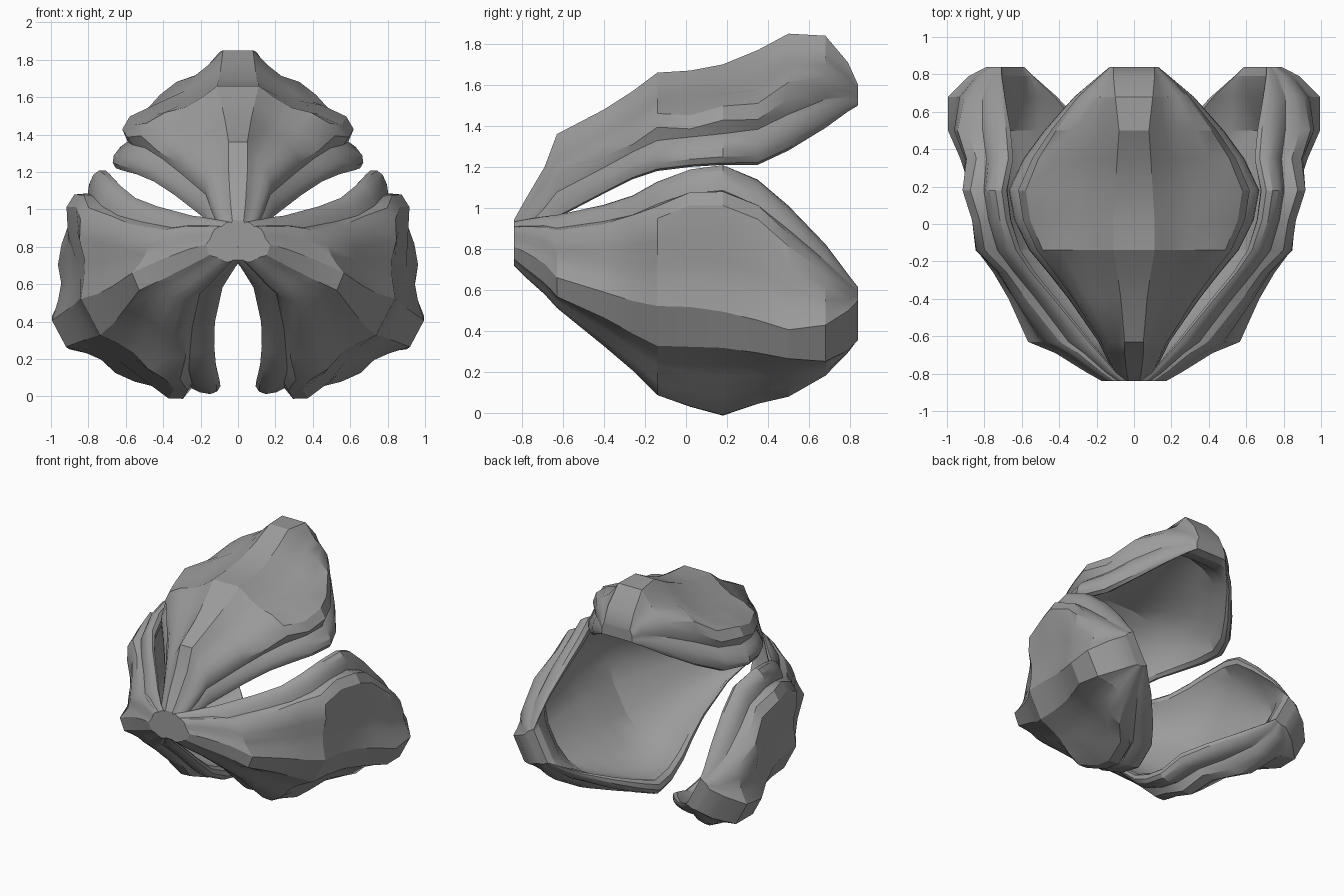
import bpy, bmesh, math
from mathutils import Matrix, Vector

if "Cube" in bpy.data.objects:
    bpy.data.objects.remove(bpy.data.objects["Cube"])

shell = bpy.data.materials.new("shell_grey")
shell.diffuse_color = (0.33, 0.33, 0.33, 1)
shell.use_nodes = True
shell.node_tree.nodes["Principled BSDF"].inputs["Base Color"].default_value = shell.diffuse_color

AXIS_Z = 0.8  # height of the axis the three petals open around

# stations: y, ridge half width, rim half width, rim z, ridge z, hollow depth
STATIONS = [
    (-0.84, 0.03, 0.08, 0.79, 0.94, 0.05),
    (-0.79, 0.04, 0.11, 0.84, 1.03, 0.06),
    (-0.69, 0.05, 0.16, 0.91, 1.20, 0.16),
    (-0.63, 0.05, 0.19, 0.95, 1.36, 0.25),
    (-0.40, 0.07, 0.35, 1.07, 1.48, 0.54),
    (-0.26, 0.09, 0.46, 1.14, 1.57, 0.65),
    (-0.14, 0.11, 0.56, 1.18, 1.66, 0.70),
    (0.02, 0.11, 0.64, 1.20, 1.67, 0.73),
    (0.18, 0.10, 0.67, 1.21, 1.70, 0.75),
    (0.35, 0.09, 0.59, 1.21, 1.77, 0.74),
    (0.50, 0.08, 0.48, 1.28, 1.85, 0.66),
    (0.68, 0.10, 0.32, 1.39, 1.84, 0.28),
    (0.79, 0.11, 0.19, 1.47, 1.71, 0.08),
    (0.84, 0.11, 0.13, 1.50, 1.60, 0.05),
]
# half section as (across, up): ridge, flute, shoulder, groove, rounded lip
OUTER = [(0, 1), (0.2, 0.86), (0.38, 0.76), (0.62, 0.68), (0.84, 0.56),
         (0.91, 0.42), (0.86, 0.31), (0.93, 0.25), (0.99, 0.16),
         (1.0, 0.08), (0.97, 0.02), (0.9, 0)]
# inner wall, its height scaled by the hollow depth
INNER = [(0.83, 0.05), (0.77, 0.3), (0.6, 0.65), (0.32, 0.9), (0, 1)]


def section(i, y, r, w, zr, zt, depth, tip_spread):
    # the side petals have a broader, lower rim near the tip
    front = max(0, min(1, (-0.35 - y) / 0.3))
    w += tip_spread * front
    zr -= tip_spread * front * 0.6
    h = zt - zr
    half = []
    for j, (u, v) in enumerate(OUTER):
        # gentle knuckles along the shoulder
        bump = 0.025 * (-1) ** i * (1 if j in (3, 4, 5) and 3 < i < 11 else 0)
        half.append((r + (w - r) * u, zr + h * (v + bump)))
    half += [(r + (w - r) * u, zr + h * v * depth) for u, v in INNER]
    return [(x, y, z) for x, z in half] + [(-x, y, z) for x, z in reversed(half)]


def petal(name, side):
    bm = bmesh.new()
    rings = []
    for i, s in enumerate(STATIONS):
        # swing around the long axis, slightly less towards the tip
        twist = max(0, min(1, (-0.3 - s[0]) / 0.54))
        swing = (Matrix.Translation((0.03 * side, 0, AXIS_Z + 0.028 * abs(side)))
                 @ Matrix.Rotation(math.radians(side * (118 - 9 * twist)), 4, 'Y')
                 @ Matrix.Translation((0, 0, -AXIS_Z)))
        pts = section(i, *s, 0.025 * abs(side))
        rings.append([bm.verts.new(swing @ Vector(p)) for p in pts])
    n = len(rings[0])
    for a, b in zip(rings, rings[1:]):
        for k in range(n):
            m = (k + 1) % n
            bm.faces.new((a[k], a[m], b[m], b[k]))
    # tip and end caps
    bm.faces.new(rings[0])
    bm.faces.new(rings[-1])
    bmesh.ops.recalc_face_normals(bm, faces=bm.faces)
    mesh = bpy.data.meshes.new(name)
    bm.to_mesh(mesh)
    bm.free()
    mesh.materials.append(shell)
    ob = bpy.data.objects.new(name, mesh)
    bpy.context.collection.objects.link(ob)
    bpy.ops.object.select_all(action='DESELECT')
    ob.select_set(True)
    bpy.context.view_layer.objects.active = ob
    bpy.ops.object.shade_smooth_by_angle(angle=math.radians(28))


petal("top_petal", 0)
petal("right_petal", 1)
petal("left_petal", -1)
